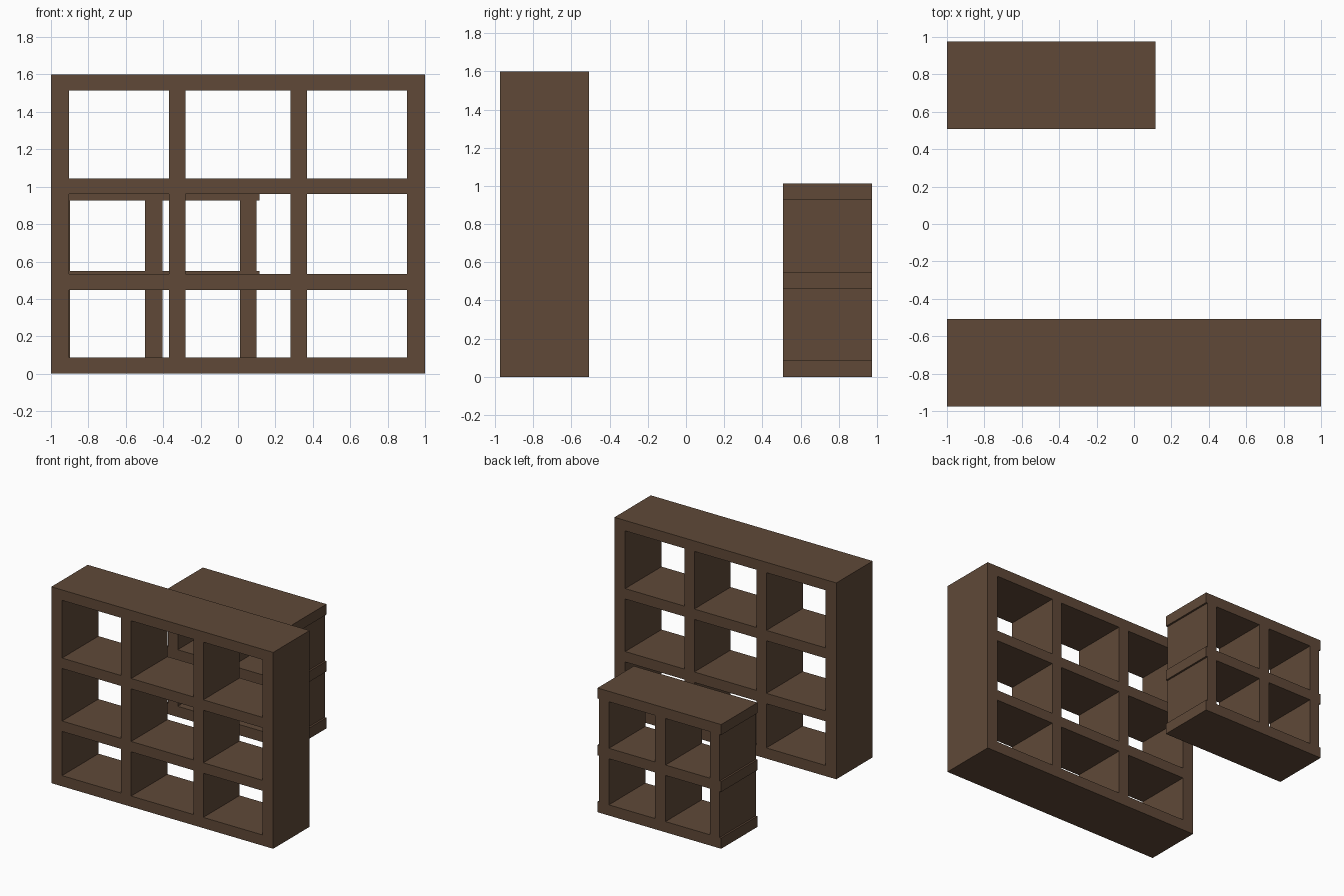
import bpy, bmesh

cube = bpy.data.objects.get("Cube")
if cube:
    bpy.data.objects.remove(cube, do_unlink=True)

wood = bpy.data.materials.new("dark_brown_wood")
wood.use_nodes = True
colour = (0.115, 0.066, 0.039, 1)
wood.diffuse_color = colour
wood.node_tree.nodes["Principled BSDF"].inputs["Base Color"].default_value = colour


def inside(value, spans):
    return any(a < value < b for a, b in spans)


def shelf_unit(name, width_span, posts, shelves, y_front, y_back):
    """Open shelf frame: fill the post and shelf cells, then extrude in depth."""
    xs = sorted({x for span in posts + [width_span] for x in span})
    zs = sorted({z for span in shelves for z in span})
    bm = bmesh.new()
    corners = {}

    def corner(x, z):
        if (x, z) not in corners:
            corners[x, z] = bm.verts.new((x, y_front, z))
        return corners[x, z]

    for x0, x1 in zip(xs, xs[1:]):
        for z0, z1 in zip(zs, zs[1:]):
            if inside((x0 + x1) / 2, posts) or inside((z0 + z1) / 2, shelves):
                bm.faces.new([corner(x0, z0), corner(x1, z0),
                              corner(x1, z1), corner(x0, z1)])

    # Give the frame its depth, keeping the front faces
    result = bmesh.ops.extrude_face_region(bm, geom=bm.faces[:], use_keep_orig=True)
    back = [v for v in result["geom"] if isinstance(v, bmesh.types.BMVert)]
    bmesh.ops.translate(bm, verts=back, vec=(0, y_back - y_front, 0))
    bmesh.ops.recalc_face_normals(bm, faces=bm.faces[:])

    mesh = bpy.data.meshes.new(name)
    bm.to_mesh(mesh)
    bm.free()
    mesh.materials.append(wood)
    bpy.context.collection.objects.link(bpy.data.objects.new(name, mesh))


# Tall unit: three by three compartments, flush sides
shelf_unit("large_shelf_unit", (-1, 1),
           [(-1, -0.903), (-0.37, -0.28), (0.28, 0.37), (0.903, 1)],
           [(0, 0.087), (0.447, 0.532), (0.96, 1.045), (1.515, 1.6)],
           -0.975, -0.507)

# Low unit: two by two compartments, shelves overhang the outer posts
shelf_unit("small_shelf_unit", (-1, 0.115),
           [(-0.985, -0.898), (-0.498, -0.405), (0.012, 0.1)],
           [(0, 0.087), (0.463, 0.548), (0.927, 1.012)],
           0.507, 0.975)
